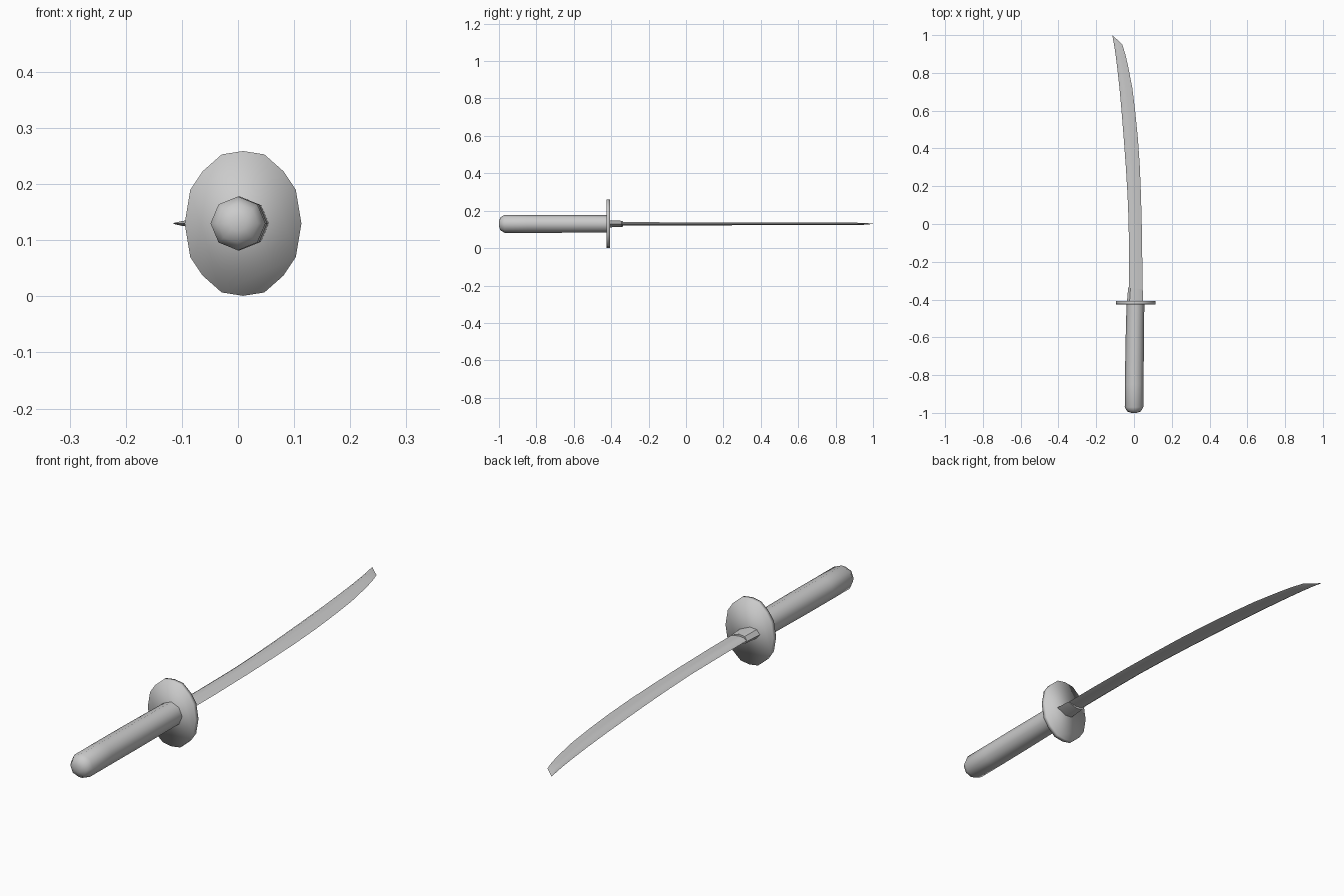
import bpy, bmesh, math

if "Cube" in bpy.data.objects:
    bpy.data.objects.remove(bpy.data.objects["Cube"])

ZC = 0.13  # height of the sword's long axis


def loft(name, rings, angle=None):
    """Skin a list of rings (each a list of xyz points) and cap both ends."""
    bm = bmesh.new()
    loops = [[bm.verts.new(p) for p in ring] for ring in rings]
    n = len(loops[0])
    for a, b in zip(loops, loops[1:]):
        for i in range(n):
            j = (i + 1) % n
            bm.faces.new((a[i], a[j], b[j], b[i]))
    bm.faces.new(loops[0])
    bm.faces.new(loops[-1])
    bmesh.ops.remove_doubles(bm, verts=bm.verts[:], dist=0.0001)
    bmesh.ops.recalc_face_normals(bm, faces=bm.faces[:])
    me = bpy.data.meshes.new(name)
    bm.to_mesh(me)
    bm.free()
    ob = bpy.data.objects.new(name, me)
    bpy.context.collection.objects.link(ob)
    bpy.ops.object.select_all(action='DESELECT')
    ob.select_set(True)
    bpy.context.view_layer.objects.active = ob
    if angle:
        bpy.ops.object.shade_smooth_by_angle(angle=math.radians(angle))
    else:
        bpy.ops.object.shade_smooth()
    return ob


def octagon(x, y, r):
    return [(x + r * math.cos(i * math.pi / 4), y, ZC + 0.98 * r * math.sin(i * math.pi / 4))
            for i in range(8)]


def blade_section(spine, edge, y, t, y_edge=None):
    """Ridged spine, two shoulders, two side ridges and a cutting edge."""
    y_edge = y if y_edge is None else y_edge
    pts = [(0, 0), (0.16, 0.9), (0.5, 1), (1, 0), (0.5, -1), (0.16, -0.9)]
    return [(spine + (edge - spine) * u, y + (y_edge - y) * u, ZC + t * v) for u, v in pts]


# handle: eight sides, slight bend, rounded butt
loft("handle", [octagon(x, y, r) for x, y, r in [
    (0, -1.0, 0.014), (0, -0.992, 0.036), (0, -0.97, 0.049), (0.001, -0.85, 0.049),
    (0.003, -0.7, 0.049), (0.005, -0.55, 0.048), (0.008, -0.415, 0.047)]], 50)

# guard: sixteen-sided oval plate, mirrored from one side's outline
side = [(0, 0.129), (0.038, 0.123), (0.072, 0.093), (0.094, 0.06), (0.104, 0)]
half = side + [(x, -z) for x, z in side[-2::-1]]
outline = half + [(-x, z) for x, z in half[-2:0:-1]]
loft("guard", [[(0.009 + x, y, ZC + z) for x, z in outline] for y in (-0.426, -0.407)])

# collar between guard and blade
loft("blade_collar", [blade_section(-0.037, 0.049, -0.41, 0.019),
                      blade_section(-0.031, 0.046, -0.337, 0.016, -0.345)], 30)

# blade: curved, tapering, with a slanted point
stations = [(-0.40, -0.028, 0.044, 0.0085), (-0.2, -0.027, 0.044, 0.0085),
            (0.0, -0.028, 0.041, 0.008), (0.15, -0.034, 0.037, 0.008),
            (0.3, -0.043, 0.031, 0.0075), (0.45, -0.054, 0.021, 0.0075),
            (0.6, -0.066, 0.006, 0.007), (0.72, -0.077, -0.009, 0.007),
            (0.83, -0.089, -0.030, 0.0065), (0.9, -0.098, -0.046, 0.006),
            (0.952, -0.106, -0.063, 0.005)]
rings = [blade_section(s, e, y, t) for y, s, e, t in stations]
rings.append(blade_section(-0.115, -0.113, 1.0, 0.001, 0.998))
loft("blade", rings, 40)
